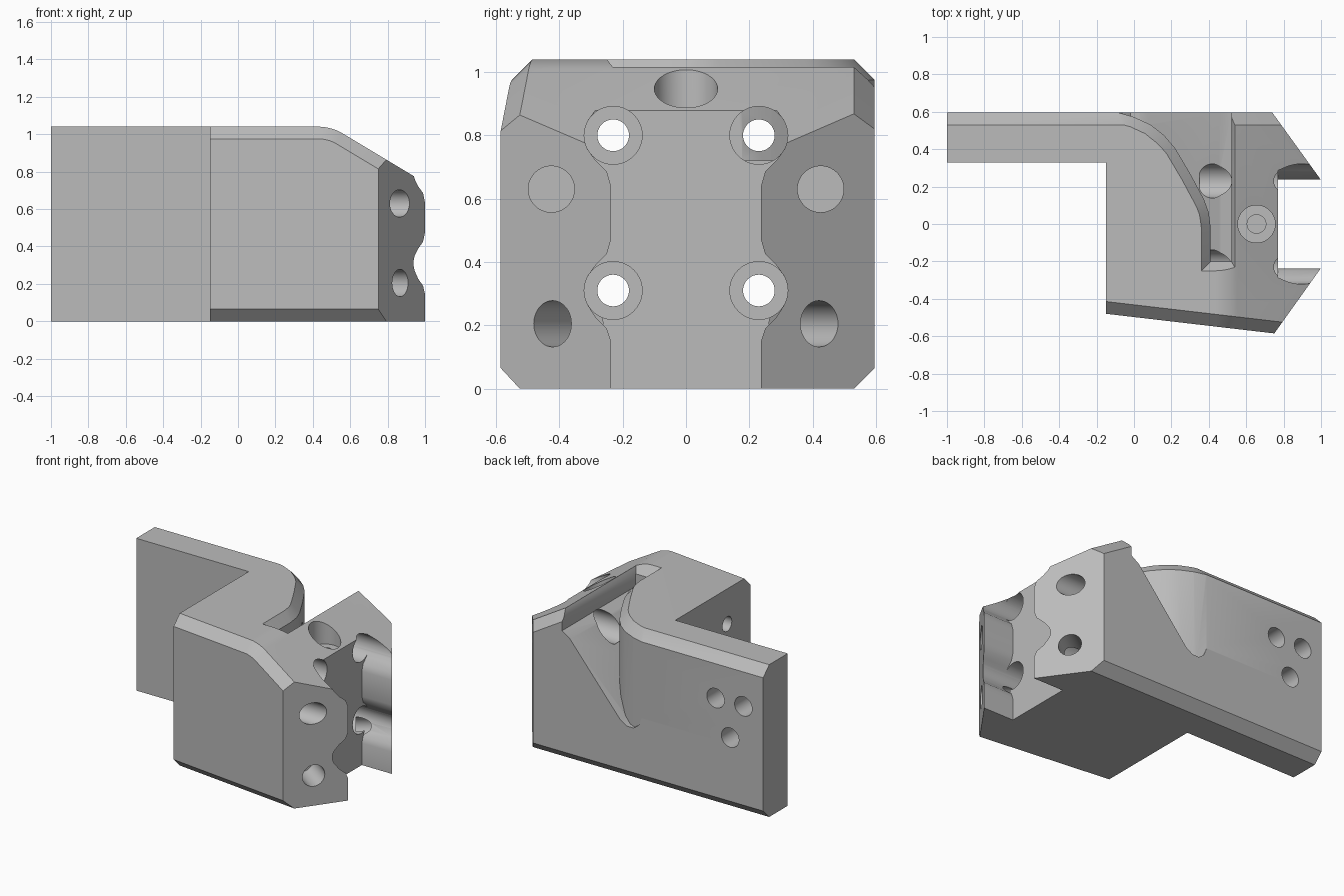
import bpy, bmesh, math
from mathutils import Vector, Matrix

cube = bpy.data.objects.get("Cube")
if cube:
    bpy.data.objects.remove(cube, do_unlink=True)

grey = bpy.data.materials.new("plain grey")
grey.use_nodes = True
grey.diffuse_color = (0.5, 0.5, 0.5, 1)
grey.node_tree.nodes["Principled BSDF"].inputs["Base Color"].default_value = (0.5, 0.5, 0.5, 1)


def finish(bm, name):
    bmesh.ops.recalc_face_normals(bm, faces=bm.faces)
    mesh = bpy.data.meshes.new(name)
    bm.to_mesh(mesh)
    bm.free()
    mesh.materials.append(grey)
    ob = bpy.data.objects.new(name, mesh)
    bpy.context.collection.objects.link(ob)
    return ob


def loft(bm, lower, upper):
    """Closed solid between two matching rings."""
    a = [bm.verts.new(p) for p in lower]
    b = [bm.verts.new(p) for p in upper]
    n = len(a)
    bm.faces.new(a)
    bm.faces.new(b)
    for i in range(n):
        j = (i + 1) % n
        bm.faces.new((a[i], a[j], b[j], b[i]))


def boolean(target, tool, operation="DIFFERENCE"):
    tool.hide_render = True
    mod = target.modifiers.new("cut", "BOOLEAN")
    mod.operation = operation
    mod.solver = "EXACT"
    mod.object = tool
    bpy.context.view_layer.objects.active = target
    bpy.ops.object.modifier_apply(modifier=mod.name)
    bpy.data.objects.remove(tool, do_unlink=True)


def drill(target, start, end, radius):
    start, end = Vector(start), Vector(end)
    axis = end - start
    bm = bmesh.new()
    turn = axis.to_track_quat("Z", "Y").to_matrix().to_4x4()
    bmesh.ops.create_cone(bm, cap_ends=True, segments=40, radius1=radius, radius2=radius,
                          depth=axis.length, matrix=Matrix.Translation((start + end) / 2) @ turn)
    boolean(target, finish(bm, "drill"))


# Body: extruded plan with a sloping nose
plan = [(-1, 0.33), (-0.15, 0.33), (-0.15, -0.48), (0.75, -0.585),
        (1, -0.235), (1, 0.235), (0.74, 0.595), (-1, 0.595)]
bm = bmesh.new()
loft(bm, [(x, y, 0) for x, y in plan], [(x, y, 1.04) for x, y in plan])
bmesh.ops.recalc_face_normals(bm, faces=bm.faces)
cut = bmesh.ops.bisect_plane(bm, geom=bm.verts[:] + bm.edges[:] + bm.faces[:],
                             plane_co=(0.7, 0, 0.92), plane_no=(0.6, 0, 1), clear_outer=True)
bmesh.ops.holes_fill(bm, edges=[e for e in bm.edges if e.is_boundary], sides=0)
bmesh.ops.recalc_face_normals(bm, faces=bm.faces)

# Rounded crest where the slope starts
crest = [e for e in bm.edges if all(v.co.z > 1.03 and abs(v.co.x - 0.5) < 0.02 for v in e.verts)]
bmesh.ops.bevel(bm, geom=crest, offset=0.06, segments=5, profile=0.5, affect="EDGES")

# Chamfers along the long front and back edges
front_a, front_b = Vector((-0.15, -0.48)), Vector((0.75, -0.585))
front_n = Vector((front_b.y - front_a.y, front_a.x - front_b.x)).normalized()


def on_side(v):
    return abs((v.co.xy - front_a).dot(front_n)) < 0.002 or abs(v.co.y - 0.595) < 0.002


def chamfered(e):
    p, q = (v.co for v in e.verts)
    return all(on_side(v) for v in e.verts) and abs(p.x - q.x) > 0.003 and p.y * q.y > 0


bmesh.ops.bevel(bm, geom=[e for e in bm.edges if chamfered(e)], offset=0.065,
                segments=1, affect="EDGES")
body = finish(bm, "bracket_body")

# Swept pocket: curved plan wall limited by a sloping floor
inner = [(-0.1, 0.6), (0.0, 0.572), (0.09, 0.53), (0.16, 0.475), (0.22, 0.405), (0.3, 0.27),
         (0.375, 0.13), (0.4, 0.06), (0.41, -0.02), (0.41, -0.2), (0.52, -0.2), (0.52, 0.8), (-0.1, 0.8)]
outer = [(-0.1, 0.535), (-0.02, 0.52), (0.06, 0.483), (0.12, 0.435), (0.175, 0.375), (0.255, 0.24),
         (0.33, 0.1), (0.35, 0.05), (0.36, -0.02), (0.36, -0.25), (0.55, -0.25), (0.55, 0.8), (-0.1, 0.8)]
floor = [(0.7, 1.2), (0.7, 0.9), (0.52, 0.89), (0.46, 0.85), (0.08, 0.4), (0.03, 0.37), (-0.02, 0.37),
         (-0.06, 0.4), (-0.08, 0.45), (-0.12, 0.6), (-0.2, 1.2)]
bm = bmesh.new()
loft(bm, [(x, y, 0.2) for x, y in inner], [(x, y, 0.98) for x, y in inner])
pocket = finish(bm, "pocket_cutter")
bm = bmesh.new()
loft(bm, [(x, -0.5, z) for x, z in floor], [(x, 1, z) for x, z in floor])
boolean(pocket, finish(bm, "floor_cutter"), "INTERSECT")
boolean(body, pocket)
bm = bmesh.new()
over = [(2 * c - a, 2 * d - b) for (a, b), (c, d) in zip(inner, outer)]
loft(bm, [(x, y, 0.975) for x, y in inner], [(x, y, 1.105) for x, y in over])
boolean(body, finish(bm, "pocket_chamfer"))

# Nose channel with scalloped walls
half = [(0.237, -0.1), (0.237, 0.15), (0.25, 0.19), (0.285, 0.225), (0.31, 0.265), (0.32, 0.31),
        (0.31, 0.355), (0.285, 0.39), (0.25, 0.425), (0.237, 0.47), (0.237, 0.64), (0.25, 0.685),
        (0.285, 0.72), (0.31, 0.755), (0.32, 0.8), (0.31, 0.845), (0.285, 0.88), (0.285, 1.2)]
ring = half + [(-y, z) for y, z in reversed(half)]
bm = bmesh.new()
loft(bm, [(0.77, y, z) for y, z in ring], [(1.2, y, z) for y, z in ring])
boolean(body, finish(bm, "channel_cutter"))

# Long bolt holes with counterbores, and nose face holes
for side in (-1, 1):
    for z in (0.31, 0.8):
        drill(body, (0.35, side * 0.23, z), (1.2, side * 0.23, z), 0.0915)
        drill(body, (-0.3, side * 0.23, z), (0.5, side * 0.23, z), 0.05)
    drill(body, (0.7, side * 0.425, 0.63), (1.2, side * 0.425, 0.63), 0.073)
    normal = Vector((0.81, side * 0.58, 0))
    mouth = Vector((0.865, side * 0.42, 0.205))
    drill(body, mouth - normal * 0.22, mouth + normal * 0.2, 0.073)

# Stepped hole in the slope
drill(body, (0.655, 0, 0.84), (0.655, 0, 1.3), 0.1)
drill(body, (0.655, 0, 0.7), (0.655, 0, 1), 0.05)

# Three blind holes in the back of the plate
for x, z in ((-0.64, 0.74), (-0.85, 0.74), (-0.75, 0.5)):
    drill(body, (x, 0.43, z), (x, 0.8, z), 0.066)

bpy.ops.object.select_all(action="DESELECT")
body.select_set(True)
bpy.context.view_layer.objects.active = body
bpy.ops.object.shade_smooth_by_angle(angle=math.radians(30))
